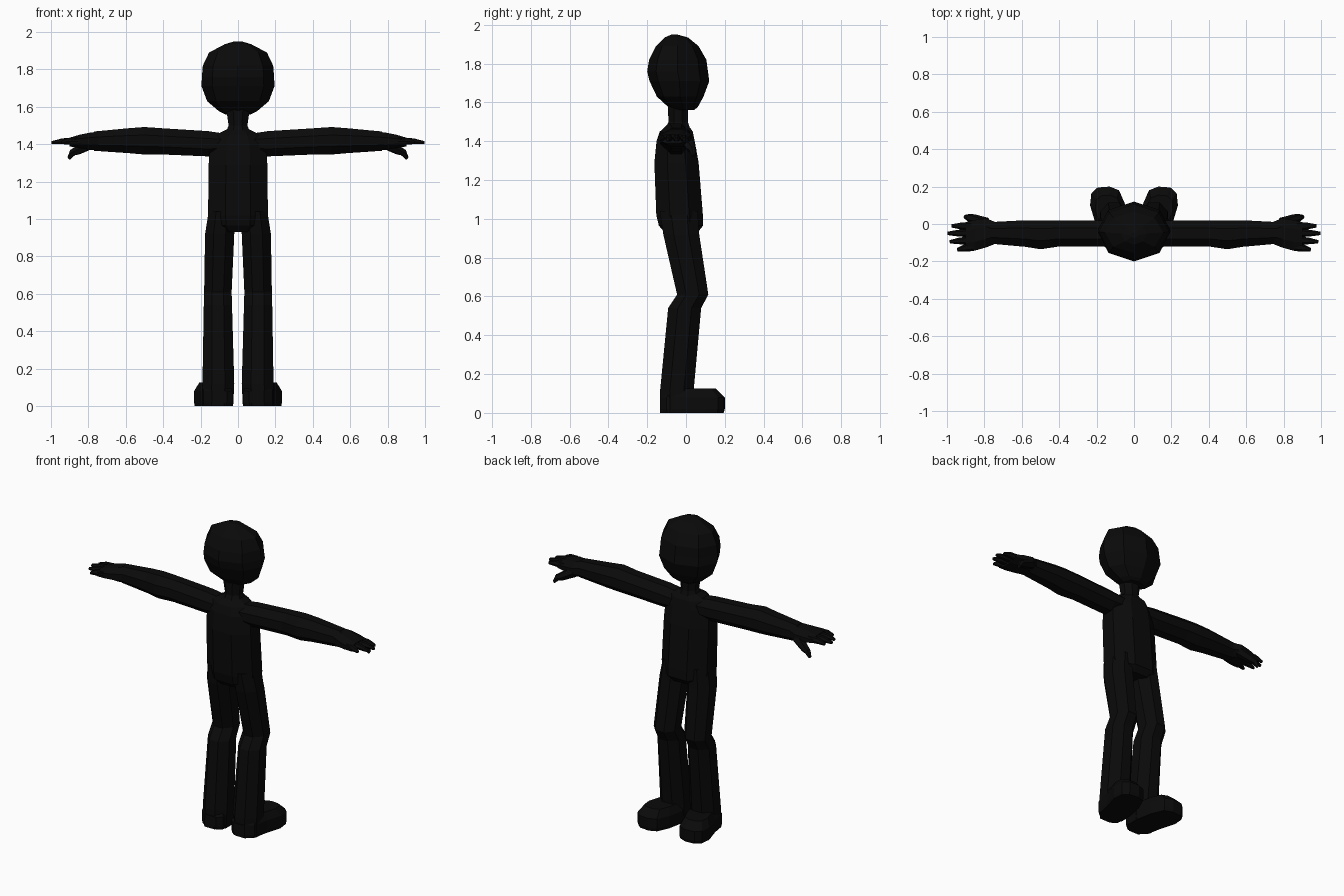
import bpy, bmesh, math
from mathutils import Vector

if "Cube" in bpy.data.objects:
    bpy.data.objects.remove(bpy.data.objects["Cube"])

black = bpy.data.materials.new("near_black")
black.diffuse_color = (0.003, 0.003, 0.003, 1)
black.use_nodes = True
black.node_tree.nodes["Principled BSDF"].inputs["Base Color"].default_value = black.diffuse_color


def skin(name, loops, mirror=False):
    """Bridge a list of equal-length point loops and cap both ends."""
    bm = bmesh.new()
    rows = [[bm.verts.new(p) for p in loop] for loop in loops]
    n = len(rows[0])
    for a, b in zip(rows, rows[1:]):
        for i in range(n):
            j = (i + 1) % n
            bm.faces.new((a[i], a[j], b[j], b[i]))
    bm.faces.new(rows[0][::-1])
    bm.faces.new(rows[-1])
    bmesh.ops.recalc_face_normals(bm, faces=bm.faces)
    mesh = bpy.data.meshes.new(name)
    bm.to_mesh(mesh)
    bm.free()
    mesh.materials.append(black)
    obj = bpy.data.objects.new(name, mesh)
    bpy.context.collection.objects.link(obj)
    if mirror:
        mod = obj.modifiers.new("mirror", 'MIRROR')
        mod.use_mirror_merge = False
    return obj


def ring(lo_u, hi_u, lo_v, hi_v, sides, flat):
    """Polygon filling the given extents; flat puts edges, not corners, on the axes."""
    off = math.pi / sides if flat else 0
    k = 1 / math.cos(math.pi / sides) if flat else 1
    for i in range(sides):
        a = 2 * math.pi * i / sides + off
        yield ((lo_u + hi_u) / 2 + (hi_u - lo_u) / 2 * k * math.cos(a),
               (lo_v + hi_v) / 2 + (hi_v - lo_v) / 2 * k * math.sin(a))


def upright(name, rows, flat=True, mirror=False):
    """Rows: z, x min, x max, y min, y max."""
    return skin(name, [[(u, v, r[0]) for u, v in ring(*r[1:], 8, flat)]
                       for r in rows], mirror)


def sideways(name, rows, sides=8):
    """Rows: x, y min, y max, z min, z max."""
    return skin(name, [[(r[0], u, v) for u, v in ring(*r[1:], sides, True)]
                       for r in rows], True)


def digit(name, points, radii):
    """Thin tapering finger along a path."""
    pts = [Vector(p) for p in points]
    d = (pts[-1] - pts[0]).normalized()
    side = d.cross(Vector((0, 0, 1))).normalized()
    up = side.cross(d)
    loops = [[p + side * u + up * v for u, v in ring(-r, r, -r, r, 6, False)]
             for p, r in zip(pts, radii)]
    skin(name, loops, True)


# Head: faceted ball, fuller at the back
upright("head", [
    (1.56, -.07, .07, -.06, .04), (1.575, -.10, .10, -.09, .06),
    (1.63, -.165, .165, -.15, .09), (1.71, -.195, .195, -.188, .12),
    (1.76, -.193, .193, -.20, .113), (1.82, -.188, .188, -.19, .105),
    (1.89, -.155, .155, -.155, .065), (1.935, -.07, .07, -.11, .01),
    (1.95, -.02, .02, -.075, -.045)], flat=False)

# Neck and torso
upright("neck", [(1.44, -.075, .075, -.12, .03), (1.50, -.05, .05, -.09, .01),
                 (1.60, -.065, .065, -.095, .01)])
upright("torso", [
    (.93, -.10, .10, -.11, .06), (.965, -.155, .155, -.14, .088),
    (1.02, -.16, .16, -.153, .087), (1.29, -.157, .157, -.163, .065),
    (1.40, -.15, .15, -.152, .045), (1.45, -.12, .12, -.135, .035),
    (1.485, -.05, .05, -.09, .01)])

# Arms
sideways("arm", [
    (.06, -.12, .02, 1.35, 1.455), (.16, -.12, .02, 1.335, 1.47),
    (.40, -.12, .02, 1.345, 1.485), (.50, -.135, .02, 1.345, 1.492),
    (.58, -.122, .02, 1.352, 1.486), (.77, -.105, .01, 1.365, 1.468)])
sideways("palm", [
    (.74, -.105, .01, 1.37, 1.468), (.79, -.125, .03, 1.37, 1.462),
    (.85, -.142, .022, 1.38, 1.45), (.90, -.145, .01, 1.388, 1.435)])

# Fingers and thumb
for i, (y0, y1, tip) in enumerate([(-.012, -.01, .975), (-.048, -.05, .998),
                                   (-.086, -.095, .985), (-.122, -.138, .945)]):
    digit("finger_%d" % (i + 1),
          [(.86, y0, 1.415), ((.88 + tip) / 2, (y0 + y1) / 2, 1.416), (tip, y1, 1.408)],
          [.023, .018, .009])
digit("thumb", [(.79, 0, 1.405), (.86, .028, 1.365), (.885, .035, 1.355),
                (.905, .04, 1.325)], [.035, .025, .02, .01])

# Legs: thigh leans to the knee, shin leans back to the heel
upright("leg", [
    (1.04, .02, .157, -.135, .06), (.92, .02, .176, -.117, .068),
    (.61, .034, .181, -.046, .115), (.54, .032, .183, -.092, .078),
    (.12, .02, .19, -.133, .04), (0, .026, .19, -.135, .04)], mirror=True)

# Feet: turned slightly outward, with a bevelled top
half = [(.03, -.11), (.06, -.135), (.14, -.135), (.185, -.10), (.205, 0), (.235, .10),
        (.228, .165), (.195, .195), (.13, .2), (.08, .18), (.045, .10), (.025, 0)]
layers = [(0, .97), (.02, 1), (.08, 1), (.125, .76)]
skin("foot", [[(.12 + (x - .12) * s, .01 + (y - .01) * s, z) for x, y in half]
              for z, s in layers], True)
